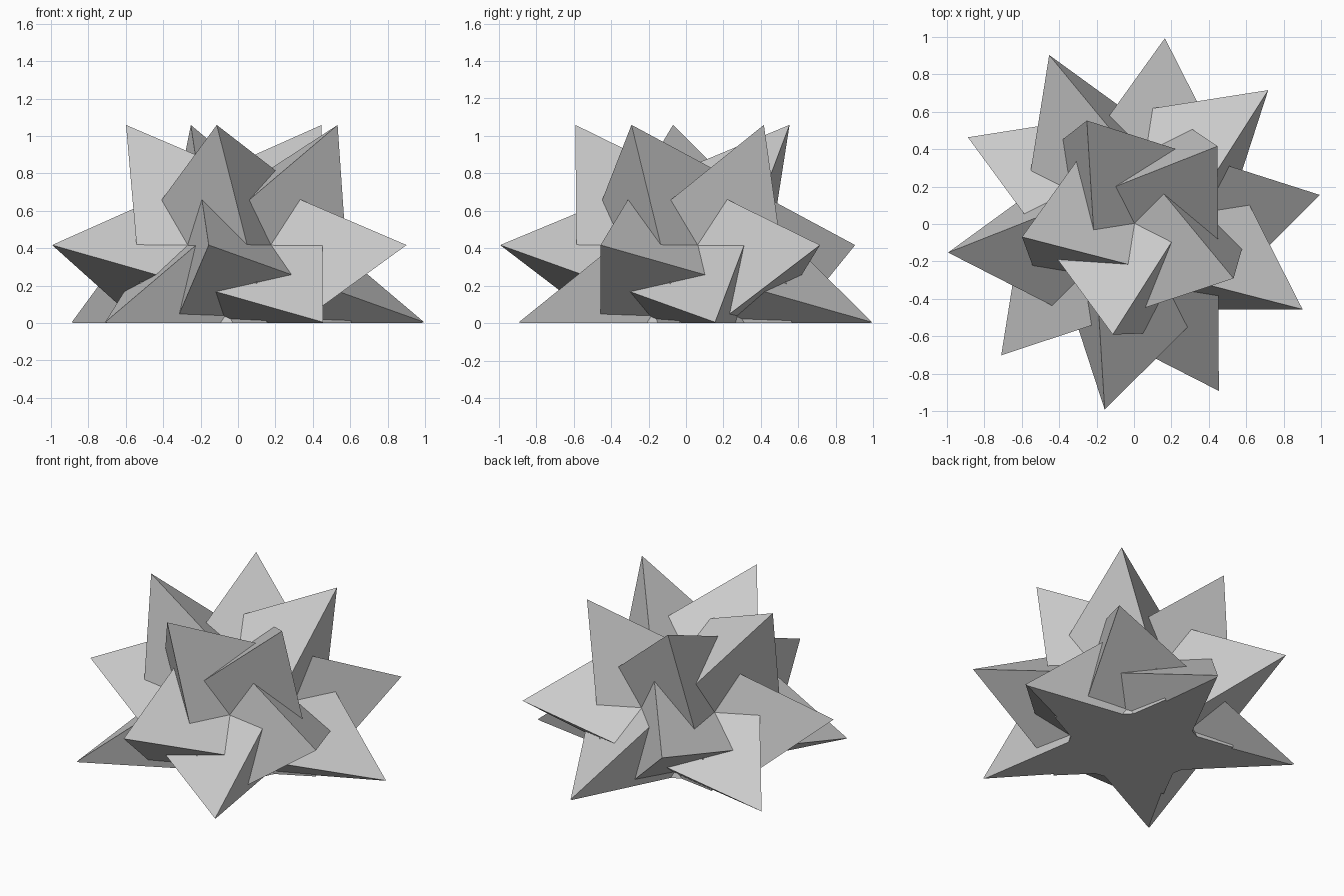
import bpy, bmesh
from math import cos, sin, radians
from mathutils import Vector, Matrix

cube = bpy.data.objects.get("Cube")
if cube:
    bpy.data.objects.remove(cube)

GREY = (0.6, 0.6, 0.6, 1.0)
mat = bpy.data.materials.new("plain grey")
mat.use_nodes = True
mat.diffuse_color = GREY
mat.node_tree.nodes["Principled BSDF"].inputs["Base Color"].default_value = GREY


def polar(radius, degrees, z):
    a = radians(degrees)
    return Vector((radius * cos(a), radius * sin(a), z))


# Three tips of one tetrahedron; the fourth follows from regularity
top = polar(0.606, 42.9, 1.059)
upper = polar(1.009, 188.9, 0.417)
lower = polar(1.003, -63.3, 0.005)
normal = (upper - top).cross(lower - top).normalized()
edge = ((upper - top).length + (lower - top).length + (upper - lower).length) / 3
buried = (top + upper + lower) / 3 - normal * edge * (2 / 3) ** 0.5
centre = Vector((0.003, 0.0035, 0))


def tetrahedron(index):
    """One tetrahedron turned about z, cut flat and capped on the ground."""
    bm = bmesh.new()
    turn = Matrix.Rotation(radians(72 * index), 3, "Z")
    verts = [bm.verts.new(turn @ p + centre) for p in (top, upper, lower, buried)]
    for skip in verts:
        bm.faces.new([v for v in verts if v is not skip])
    cut = bmesh.ops.bisect_plane(bm, geom=bm.verts[:] + bm.edges[:] + bm.faces[:],
                                 plane_co=(0, 0, 0), plane_no=(0, 0, 1), clear_inner=True)
    rim = [e for e in cut["geom_cut"] if isinstance(e, bmesh.types.BMEdge)]
    bmesh.ops.contextual_create(bm, geom=rim)
    bmesh.ops.recalc_face_normals(bm, faces=bm.faces[:])
    name = f"tetrahedron_{index + 1}"
    mesh = bpy.data.meshes.new(name)
    bm.to_mesh(mesh)
    bm.free()
    mesh.materials.append(mat)
    bpy.context.collection.objects.link(bpy.data.objects.new(name, mesh))


# Five interlocked tetrahedra
for i in range(5):
    tetrahedron(i)
